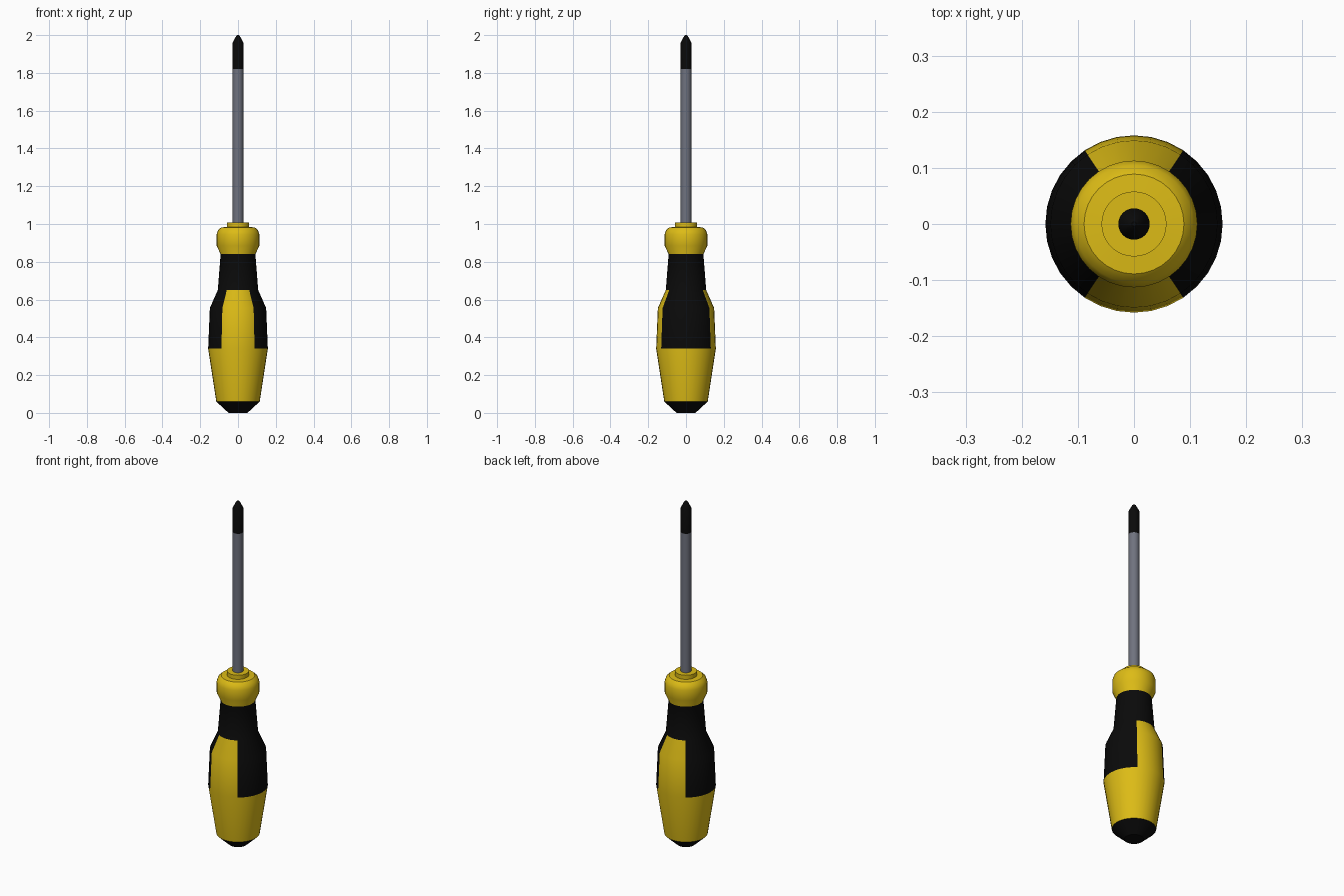
import bpy, bmesh, math

if "Cube" in bpy.data.objects:
    bpy.data.objects.remove(bpy.data.objects["Cube"])

SEG = 32


def material(name, rgb):
    m = bpy.data.materials.new(name)
    m.diffuse_color = (*rgb, 1)
    m.use_nodes = True
    m.node_tree.nodes["Principled BSDF"].inputs["Base Color"].default_value = m.diffuse_color
    return m


yellow = material("yellow plastic", (0.72, 0.50, 0.008))
black = material("black rubber", (0.003, 0.003, 0.003))
steel = material("grey steel", (0.16, 0.17, 0.21))


def lathe(name, profile, mats, rule=None):
    """Revolve (radius, z) points about z, capping both ends."""
    bm = bmesh.new()
    rings = [[bm.verts.new((r * math.cos(2 * math.pi * i / SEG),
                            r * math.sin(2 * math.pi * i / SEG), z))
              for i in range(SEG)] for r, z in profile]
    for a, b in zip(rings, rings[1:]):
        for i in range(SEG):
            j = (i + 1) % SEG
            bm.faces.new((a[i], a[j], b[j], b[i]))
    bm.faces.new(rings[0][::-1])
    bm.faces.new(rings[-1])
    if rule:
        for f in bm.faces:
            f.material_index = rule(f.calc_center_median())
    me = bpy.data.meshes.new(name)
    bm.to_mesh(me)
    bm.free()
    ob = bpy.data.objects.new(name, me)
    bpy.context.collection.objects.link(ob)
    for m in mats:
        me.materials.append(m)
    bpy.ops.object.select_all(action='DESELECT')
    ob.select_set(True)
    bpy.context.view_layer.objects.active = ob
    bpy.ops.object.shade_smooth_by_angle(angle=math.radians(30))
    return ob


def grip_colour(c):
    """Black end cap, black neck, black side panels facing +x and -x."""
    if c.z < 0.06 or 0.65 < c.z < 0.84:
        return 1
    side = math.degrees(math.atan2(abs(c.y), abs(c.x))) < 56.25
    return 1 if 0.34 < c.z < 0.65 and side else 0


# Handle with end cap, belly, neck and collar
lathe("handle", [(0.05, 0), (0.115, 0.06), (0.158, 0.34), (0.149, 0.555),
                 (0.107, 0.65), (0.092, 0.84), (0.113, 0.885), (0.113, 0.945),
                 (0.105, 0.968), (0.089, 0.982), (0.058, 0.984), (0.058, 1.008)],
      [yellow, black], grip_colour)

# Steel shaft
lathe("shaft", [(0.028, 0.98), (0.028, 1.82)], [steel])

# Blackened driver tip
lathe("tip", [(0.028, 1.82), (0.028, 1.96), (0.010, 1.995), (0.004, 2.0)], [black])
